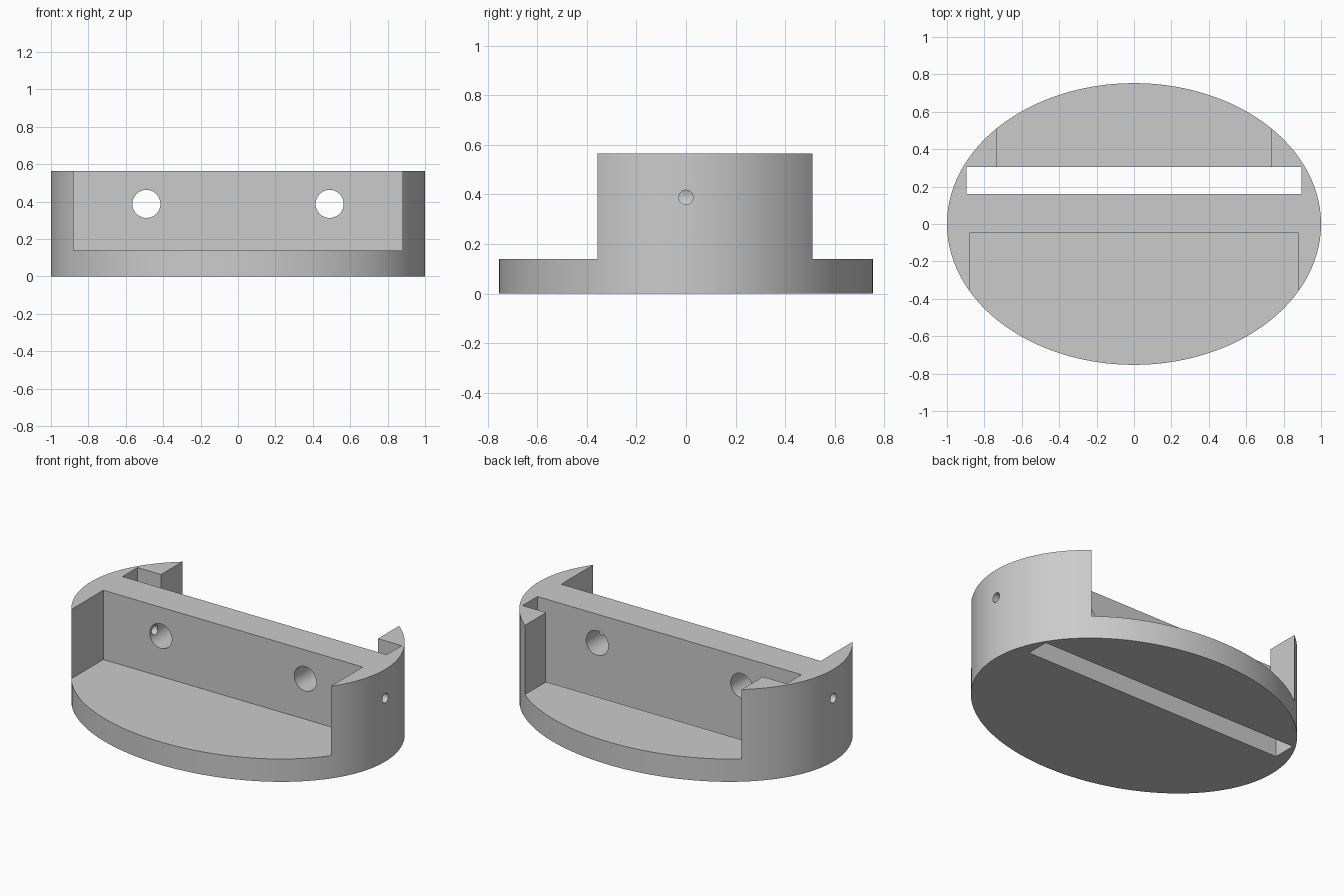
import bpy
import math

cube = bpy.data.objects.get("Cube")
if cube:
    bpy.data.objects.remove(cube, do_unlink=True)

HEIGHT = 0.565
FLOOR = 0.14
HOLE_Z = 0.388

grey = bpy.data.materials.new("plain grey")
grey.use_nodes = True
grey.diffuse_color = (0.6, 0.6, 0.6, 1)
grey.node_tree.nodes["Principled BSDF"].inputs["Base Color"].default_value = (0.6, 0.6, 0.6, 1)


def apply_scale(obj):
    bpy.ops.object.transform_apply(location=False, rotation=True, scale=True)
    return obj


def cylinder(name, radius, depth, location, rotation=(0, 0, 0), squash=1, sides=48):
    bpy.ops.mesh.primitive_cylinder_add(vertices=sides, radius=radius, depth=depth,
                                        location=location, rotation=rotation)
    obj = bpy.context.object
    obj.name = name
    obj.scale.y = squash
    return apply_scale(obj)


def box(name, low, high):
    centre = [(a + b) / 2 for a, b in zip(low, high)]
    bpy.ops.mesh.primitive_cube_add(size=1, location=centre)
    obj = bpy.context.object
    obj.name = name
    obj.scale = [b - a for a, b in zip(low, high)]
    return apply_scale(obj)


# Oval block
body = cylinder("oval_holder", 1, HEIGHT, (0, 0, HEIGHT / 2), squash=0.753, sides=160)
body.data.materials.append(grey)

# Front recess, back recess and the slot through the floor
cutters = [
    box("front_recess", (-0.88, -1, FLOOR), (0.88, -0.048, 1)),
    box("back_recess", (-0.735, 0.25, FLOOR), (0.735, 1, 1)),
    box("long_slot", (-0.895, 0.16, -0.5), (0.895, 0.305, 1)),
]

# Wall holes, each met by a small bore from the side
for side, sign in (("left", 1), ("right", -1)):
    cutters.append(cylinder(side + "_wall_hole", 0.075, 0.4, (sign * 0.49, 0.05, HOLE_Z),
                            (math.pi / 2, 0, 0)))
    cutters.append(cylinder(side + "_side_bore", 0.029, 0.7, (sign * 0.84, 0, HOLE_Z),
                            (0, math.pi / 2, 0), sides=32))

for cutter in cutters:
    cutter.hide_render = True
    cut = body.modifiers.new(cutter.name, "BOOLEAN")
    cut.operation = "DIFFERENCE"
    cut.solver = "EXACT"
    cut.object = cutter

# Apply the cuts and drop the helpers
bpy.ops.object.select_all(action="DESELECT")
body.select_set(True)
bpy.context.view_layer.objects.active = body
for name in [m.name for m in body.modifiers]:
    bpy.ops.object.modifier_apply(modifier=name)
for cutter in cutters:
    bpy.data.objects.remove(cutter, do_unlink=True)

bpy.ops.object.shade_smooth_by_angle(angle=math.radians(30))
